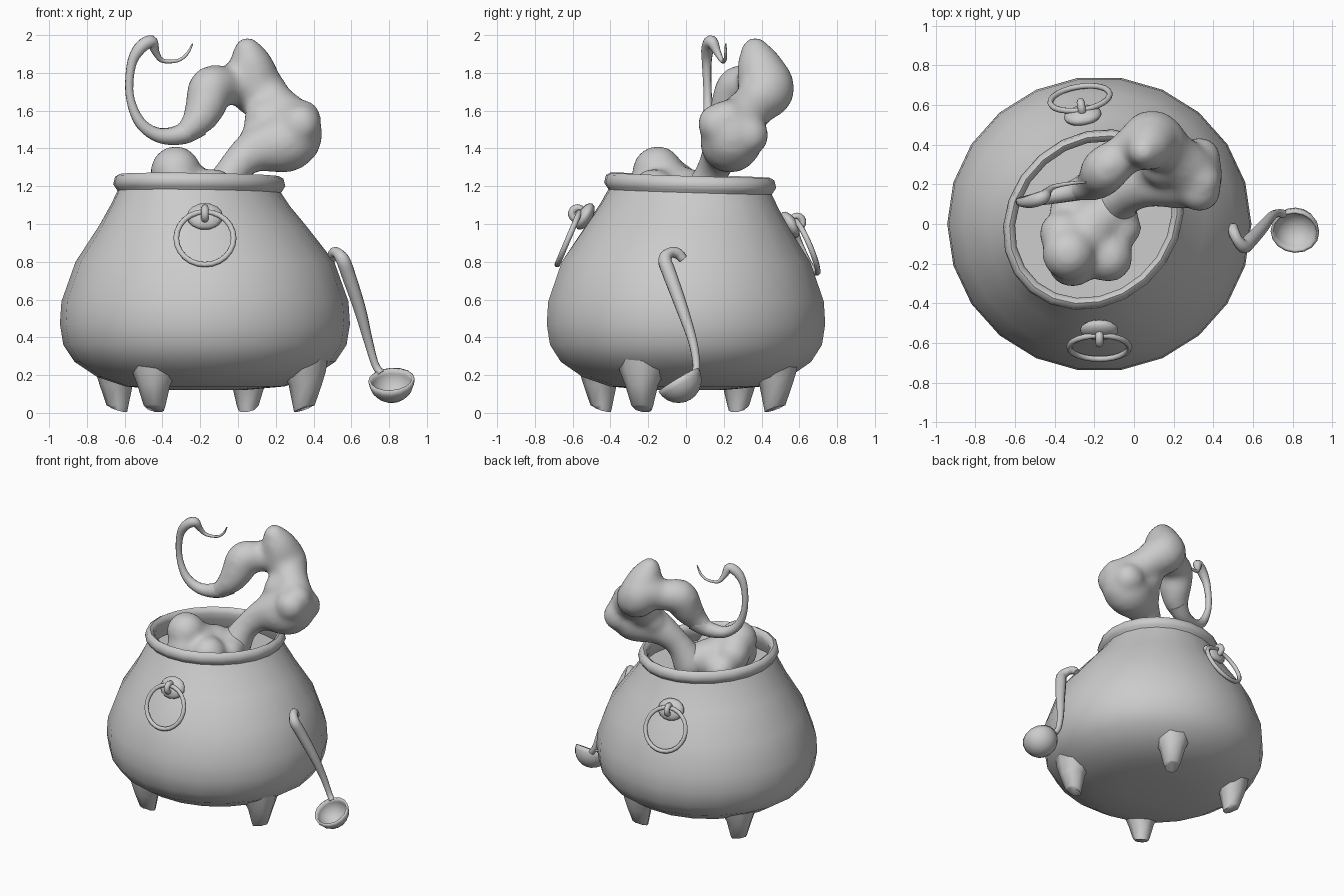
import bpy, bmesh, math
from mathutils import Matrix, Vector

if "Cube" in bpy.data.objects:
    bpy.data.objects.remove(bpy.data.objects["Cube"])

CX, CY = -0.175, 0.0


def finish(name, bm, mods=(), angle=50):
    me = bpy.data.meshes.new(name)
    bmesh.ops.recalc_face_normals(bm, faces=bm.faces)
    bm.to_mesh(me)
    bm.free()
    ob = bpy.data.objects.new(name, me)
    bpy.context.collection.objects.link(ob)
    for kind, props in mods:
        m = ob.modifiers.new(kind.title(), kind)
        for k, v in props.items():
            setattr(m, k, v)
    for o in bpy.context.selected_objects:
        o.select_set(False)
    ob.select_set(True)
    bpy.context.view_layer.objects.active = ob
    bpy.ops.object.shade_smooth_by_angle(angle=math.radians(angle))
    return ob


def skin(bm, rings, caps=True):
    # bridge equal rings of vertices into a tube
    n = len(rings[0])
    for a, b in zip(rings, rings[1:]):
        for i in range(n):
            bm.faces.new((a[i], a[(i + 1) % n], b[(i + 1) % n], b[i]))
    if caps:
        bm.faces.new(rings[0])
        bm.faces.new(rings[-1])


def pot_lathe(name, profile, n):
    # turned shape, slightly flattened in y, with a leaning oval mouth
    bm = bmesh.new()
    u, w = Vector((0.707, 0.707)), Vector((-0.707, 0.707))
    rings = []
    for r, z in profile:
        k = min(1, max(0, (z - 0.9) / 0.25))
        ring = []
        for i in range(n):
            t = 2 * math.pi * i / n
            p = Vector((r * math.cos(t), r * math.sin(t) * (0.97 + 0.03 * k)))
            p = u * p.dot(u) * (1 + 0.065 * k) + w * p.dot(w) * (1 - 0.075 * k)
            ring.append(bm.verts.new((CX + p.x - 0.03 * k, CY + p.y + 0.022 * k,
                                      z - 0.03 * k * p.y - 0.01 * k * p.x)))
        rings.append(ring)
    skin(bm, rings)
    return finish(name, bm)


def torus(name, mat, R, r, n=24, m=8):
    bm = bmesh.new()
    g = [[bm.verts.new(mat @ Vector(((R + r * math.cos(b)) * math.cos(a),
                                     (R + r * math.cos(b)) * math.sin(a), r * math.sin(b))))
          for b in (2 * math.pi * j / m for j in range(m))]
         for a in (2 * math.pi * i / n for i in range(n))]
    skin(bm, g + g[:1], False)
    return finish(name, bm, angle=80)


def catmull(pts, steps):
    # smooth interpolation of (x, y, z, radius) points
    p = [Vector(q) for q in pts]
    p = [p[0]] + p + [p[-1]]
    out = []
    for i in range(1, len(p) - 2):
        a, b, c, d = p[i - 1:i + 3]
        for s in range(steps):
            t = s / steps
            out.append(0.5 * (2 * b + (c - a) * t + (2 * a - 5 * b + 4 * c - d) * t * t
                              + (3 * b - a - 3 * c + d) * t ** 3))
    return out + [p[-1]]


def tube(name, pts, steps=5, n=10):
    bm = bmesh.new()
    path = catmull(pts, steps)
    rings, side = [], None
    for i, q in enumerate(path):
        tan = (path[min(i + 1, len(path) - 1)] - path[max(i - 1, 0)]).to_3d().normalized()
        side = tan.orthogonal() if side is None else side - tan * side.dot(tan)
        side.normalize()
        up = tan.cross(side)
        rings.append([bm.verts.new(q.to_3d() + q[3] * (side * math.cos(a) + up * math.sin(a)))
                      for a in (2 * math.pi * k / n for k in range(n))])
    skin(bm, rings)
    return finish(name, bm, angle=60)


def blob(name, balls, voxel=0.02):
    bm = bmesh.new()
    for x, y, z, r in balls:
        bmesh.ops.create_icosphere(bm, subdivisions=3, radius=r, matrix=Matrix.Translation((x, y, z)))
    return finish(name, bm, [("REMESH", {"mode": 'VOXEL', "voxel_size": voxel, "use_smooth_shade": True}),
                             ("SMOOTH", {"factor": 0.5, "iterations": 14})], 180)


# pot: outer wall, rolled rim and inner wall down to the brew surface
pot_lathe("cauldron_pot", [
    (0.2, 0.12), (0.42, 0.14), (0.57, 0.19), (0.69, 0.27), (0.75, 0.36), (0.768, 0.47), (0.76, 0.59),
    (0.685, 0.8), (0.55, 0.99), (0.475, 1.1), (0.435, 1.17), (0.445, 1.185), (0.458, 1.205), (0.448, 1.245),
    (0.425, 1.258), (0.405, 1.245), (0.397, 1.215), (0.405, 1.17), (0.435, 1.1)], 22)

# four stubby feet
for i, (fx, fy) in enumerate(((-0.265, -0.455), (0.52, -0.24), (0.225, 0.455), (-0.46, 0.265))):
    tip = Vector((fx, fy, 0))
    d = tip.normalized()
    bm = bmesh.new()
    rings = []
    for out, z, r in ((0, 0.02, 0.048), (0.003, 0.04, 0.058), (0.012, 0.15, 0.088), (0.0, 0.22, 0.12), (-0.02, 0.3, 0.15)):
        c = Vector((CX, CY + 0.01, z)) + tip + d * out
        rings.append([bm.verts.new(c + r * Vector((math.cos(k * math.pi / 4), math.sin(k * math.pi / 4), 0)))
                      for k in range(8)])
    for v in rings[0]:  # the sole slopes down to the inside
        v.co.z += 0.35 * (v.co - Vector((CX, CY + 0.01, 0)) - tip).dot(d)
    skin(bm, rings)
    finish(f"foot_{i + 1}", bm, angle=60)

# ring handles, front and back: mount plate, eyelet, hanging ring
for name, deg, dy, dz in (("front", 0, 0.0, 0), ("back", 189, 0.02, -0.045)):
    base = Matrix.Translation((CX, CY + dy, dz)) @ Matrix.Rotation(math.radians(deg), 4, 'Z')
    rx = lambda d: Matrix.Rotation(math.radians(d), 4, 'X')
    bm = bmesh.new()
    bmesh.ops.create_uvsphere(bm, u_segments=14, v_segments=8, radius=1, matrix=base
                              @ Matrix.Translation((0, -0.535, 1.04)) @ rx(-30)
                              @ Matrix.Diagonal((0.097, 0.04, 0.078, 1)))
    finish(name + "_mount", bm, angle=60)
    torus(name + "_eyelet", base @ Matrix.Translation((0, -0.575, 1.055))
          @ Matrix.Rotation(math.pi / 2, 4, 'Y'), 0.03, 0.02, 14)
    torus(name + "_ring", base @ Matrix.Translation((0, -0.622, 0.925)) @ rx(67), 0.152, 0.015)

# ladle bowl (open half sphere, tipped forward) and hooked handle
bm = bmesh.new()
tilt = (Matrix.Translation((0.812, -0.04, 0.175)) @ Matrix.Rotation(math.radians(31), 4, 'X')
        @ Matrix.Rotation(math.radians(-4), 4, 'Y'))
bmesh.ops.create_uvsphere(bm, u_segments=16, v_segments=12, radius=0.123)
bmesh.ops.delete(bm, geom=[v for v in bm.verts if v.co.z > 0.01], context='VERTS')
bmesh.ops.transform(bm, matrix=tilt, verts=bm.verts)
finish("ladle_bowl", bm, [("SOLIDIFY", {"thickness": 0.014})])
tube("ladle_handle", [
    (0.755, 0.05, 0.21, 0.022), (0.725, 0.055, 0.26, 0.02), (0.69, 0.035, 0.38, 0.024),
    (0.645, -0.02, 0.55, 0.032), (0.585, -0.085, 0.73, 0.037), (0.555, -0.112, 0.81, 0.036),
    (0.525, -0.085, 0.848, 0.028), (0.505, -0.045, 0.845, 0.028), (0.5, -0.015, 0.815, 0.024)])

# brew surface and the bubbling mass
pot_lathe("brew_surface", [(0.43, 1.08), (0.43, 1.1), (0.1, 1.105)], 22)
blob("brew_froth", [
    (-0.33, -0.15, 1.28, 0.135), (-0.31, -0.19, 1.17, 0.13), (-0.36, -0.05, 1.21, 0.12), (-0.26, -0.08, 1.2, 0.13),
    (-0.13, -0.17, 1.17, 0.125), (-0.06, -0.02, 1.14, 0.1), (-0.2, 0.0, 1.16, 0.14), (-0.33, 0.06, 1.12, 0.1),
    (-0.1, 0.08, 1.15, 0.12)])

# thick billowing steam column
steam = catmull([
    (-0.1, 0.09, 1.13, 0.12), (-0.03, 0.14, 1.28, 0.09), (0.09, 0.2, 1.39, 0.115), (0.26, 0.24, 1.44, 0.165),
    (0.29, 0.26, 1.52, 0.14), (0.19, 0.36, 1.63, 0.12), (0.1, 0.43, 1.71, 0.145), (0.04, 0.41, 1.76, 0.125),
    (-0.05, 0.35, 1.73, 0.105), (-0.14, 0.28, 1.72, 0.12), (-0.17, 0.24, 1.63, 0.11), (-0.21, 0.2, 1.55, 0.085),
    (-0.29, 0.17, 1.475, 0.055)], 4)
peak = catmull([(0.08, 0.42, 1.74, 0.15), (0.07, 0.39, 1.83, 0.12), (0.05, 0.365, 1.915, 0.075)], 3)
blob("steam_column", steam + peak + [
    (0.33, 0.17, 1.53, 0.11), (0.33, 0.33, 1.47, 0.11), (0.15, 0.3, 1.55, 0.12), (0.1, 0.26, 1.46, 0.09),
    (0.25, 0.24, 1.42, 0.15), (0.34, 0.22, 1.56, 0.1)])

# thin curling steam tail
tube("steam_tail", [
    (-0.22, 0.2, 1.53, 0.075), (-0.3, 0.17, 1.475, 0.055), (-0.42, 0.14, 1.47, 0.04), (-0.52, 0.12, 1.54, 0.03),
    (-0.573, 0.115, 1.68, 0.022), (-0.565, 0.11, 1.84, 0.025), (-0.52, 0.115, 1.93, 0.034),
    (-0.46, 0.135, 1.965, 0.034), (-0.435, 0.165, 1.91, 0.02), (-0.40, 0.19, 1.865, 0.012),
    (-0.32, 0.205, 1.865, 0.009), (-0.27, 0.21, 1.9, 0.008), (-0.24, 0.21, 1.955, 0.004)], 5)
